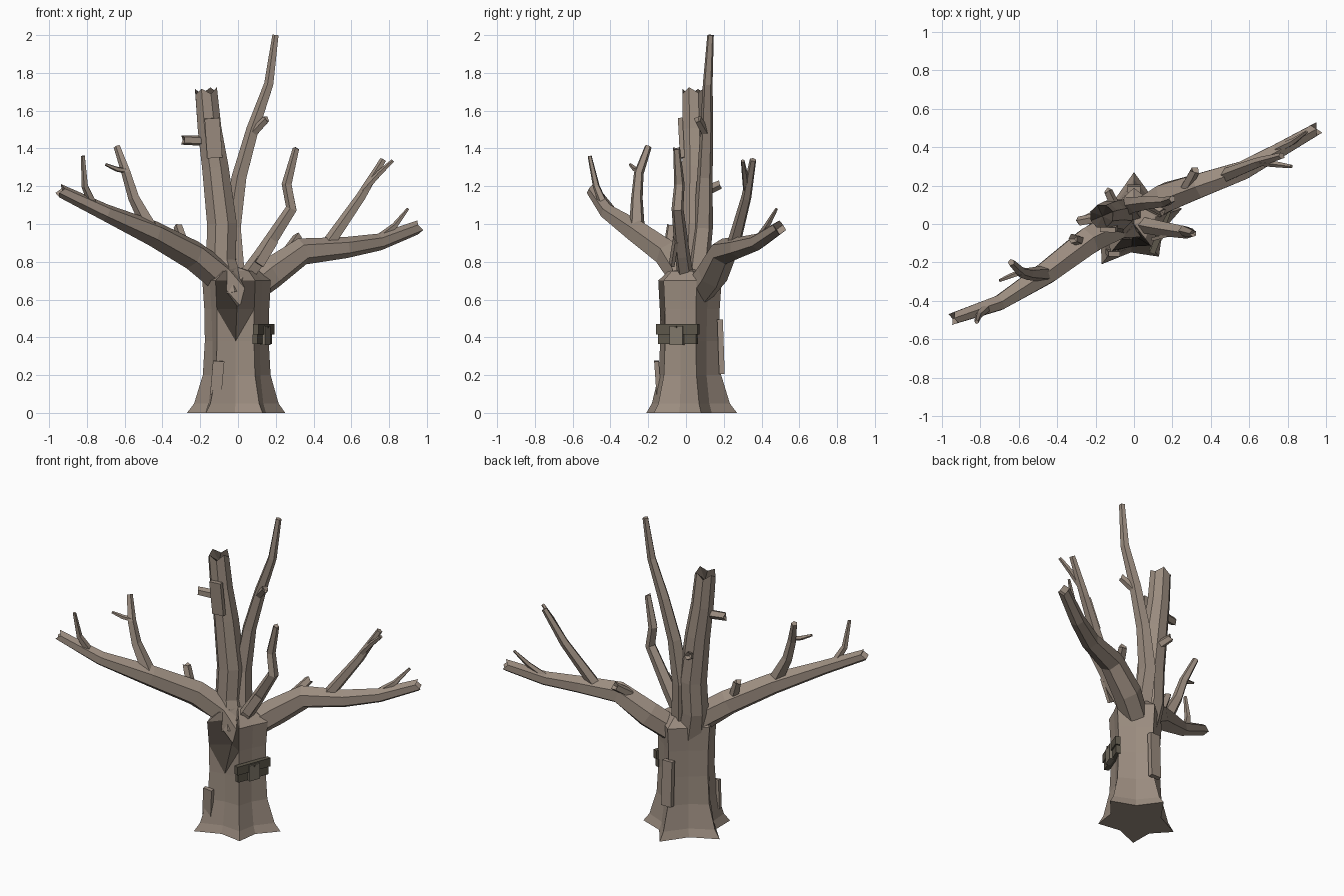
import bpy, bmesh, math
from mathutils import Vector, Matrix

cube = bpy.data.objects.get("Cube")
if cube:
    bpy.data.objects.remove(cube)


def material(name, rgb):
    m = bpy.data.materials.new(name)
    m.use_nodes = True
    m.diffuse_color = (*rgb, 1)
    m.node_tree.nodes["Principled BSDF"].inputs["Base Color"].default_value = (*rgb, 1)
    return m


BARK = material("dry_bark", (0.33, 0.265, 0.215))
DARK = material("hollow_shadow", (0.075, 0.06, 0.048))
IRON = material("dark_iron", (0.11, 0.095, 0.07))
PLATE = material("worn_plate", (0.22, 0.19, 0.145))


def finish(name, bm, mats):
    bmesh.ops.recalc_face_normals(bm, faces=bm.faces)
    mesh = bpy.data.meshes.new(name)
    bm.to_mesh(mesh)
    bm.free()
    for m in mats:
        mesh.materials.append(m)
    obj = bpy.data.objects.new(name, mesh)
    bpy.context.collection.objects.link(obj)
    return obj


def bridge(bm, a, b):
    n = len(a)
    return [bm.faces.new((a[i], a[(i + 1) % n], b[(i + 1) % n], b[i])) for i in range(n)]


def fan(bm, ring, centre):
    v = bm.verts.new(centre)
    return [bm.faces.new((ring[i], ring[(i + 1) % len(ring)], v)) for i in range(len(ring))]


def branch(name, path, sides=6, jag=0.0, hollow=0):
    """Faceted tapering limb; path holds (x, y, z, radius), jag breaks the end."""
    pts = [Vector(p[:3]) for p in path]
    overall = (pts[-1] - pts[0]).normalized()
    ref = Vector((0, 1, 0)) if abs(overall.z) > 0.6 else Vector((0, 0, 1))
    bm = bmesh.new()
    rings = []
    for k, p in enumerate(pts):
        t = (pts[min(k + 1, len(pts) - 1)] - pts[max(k - 1, 0)]).normalized()
        u = ref.cross(t).normalized()
        w = t.cross(u)
        r = path[k][3]
        ring = []
        for i in range(sides):
            a = math.tau * (i + 0.5) / sides
            co = p + (u * math.cos(a) + w * math.sin(a)) * r
            if k == len(pts) - 1:
                co += t * jag * r * (0 if i % 2 else -1)
            ring.append(bm.verts.new(co))
        rings.append(ring)
    for a, b in zip(rings, rings[1:]):
        bridge(bm, a, b)
    fan(bm, rings[0], pts[0])
    end = fan(bm, rings[-1], pts[-1] - t * path[-1][3] * jag * 2)
    for f in end:
        f.material_index = hollow
    return finish(name, bm, [BARK, DARK])


def slab(name, loc, size, yaw=0, tilt=0, roll=0, mat=BARK):
    """Thin box whose local y axis is its thickness."""
    bm = bmesh.new()
    rot = (Matrix.Rotation(math.radians(yaw), 4, "Z") @ Matrix.Rotation(math.radians(tilt), 4, "X")
           @ Matrix.Rotation(math.radians(roll), 4, "Y"))
    bmesh.ops.create_cube(bm, size=1, matrix=Matrix.Translation(loc) @ rot @ Matrix.Diagonal((*size, 1)))
    return finish(name, bm, [mat])


# Trunk: five flared root ridges with valleys between, split open at the front
tips = [Vector(p) for p in ((0, 0.27), (-0.27, 0.04), (-0.17, -0.21), (0.13, -0.17), (0.25, 0.08))]
levels = [(0, 1, 0.78), (0.05, 0.86, 0.82), (0.2, 0.69, 0.9), (0.38, 0.65, 0.95),
          (0.55, 0.66, 0.97), (0.7, 0.7, 0.97), (0.75, 0.45, 1)]
FRONT = 5
opening = {0.55: 0.45, 0.7: 0.1, 0.75: 0.1}
bm = bmesh.new()
rings = []
for z, s, valley in levels:
    ring = []
    for i, tip in enumerate(tips):
        mid = (tip + tips[(i + 1) % 5]) / 2
        depth = opening.get(z, valley) if 2 * i + 1 == FRONT else valley
        for p in (tip * s, mid * s * depth):
            ring.append(bm.verts.new((p.x, p.y, z)))
    rings.append(ring)
for k, (a, b) in enumerate(zip(rings, rings[1:])):
    faces = bridge(bm, a, b)
    if k in (3, 4):
        for i in (FRONT - 1, FRONT):
            # Only the wedge that sinks inwards is dark
            tri = bmesh.ops.triangulate(bm, faces=[faces[i]])["faces"] if k == 3 else [faces[i]]
            for f in tri:
                if k == 4 or b[FRONT] in f.verts:
                    f.material_index = 1
bm.faces.new(rings[0])
fan(bm, rings[-1], (0, 0, 0.77))
finish("trunk", bm, [BARK, DARK])

# Main limbs
branch("right_limb", [(0.03, 0, 0.6, 0.08), (-0.1, -0.01, 0.73, 0.085), (-0.24, -0.09, 0.835, 0.08),
                      (-0.45, -0.25, 0.95, 0.068), (-0.7, -0.41, 1.06, 0.045),
                      (-0.95, -0.495, 1.18, 0.034)], jag=0.6)
branch("left_limb", [(0.02, 0.05, 0.62, 0.08), (0.17, 0.14, 0.735, 0.085), (0.34, 0.2, 0.855, 0.072),
                     (0.57, 0.28, 0.875, 0.056), (0.75, 0.38, 0.905, 0.045),
                     (0.96, 0.5, 0.985, 0.036)], jag=0.6)
branch("central_stump", [(-0.05, 0.01, 0.62, 0.1), (-0.09, 0.04, 0.8, 0.085), (-0.085, 0.05, 1.0, 0.085),
                         (-0.12, 0.05, 1.3, 0.076), (-0.15, 0.045, 1.5, 0.068),
                         (-0.17, 0.04, 1.72, 0.063)], sides=8, jag=0.5, hollow=1)
branch("tall_branch", [(-0.01, 0.06, 0.7, 0.06), (-0.03, 0.09, 0.98, 0.055), (0.01, 0.1, 1.25, 0.043),
                       (0.08, 0.11, 1.5, 0.036), (0.165, 0.115, 1.74, 0.027),
                       (0.2, 0.13, 2.0, 0.018)], sides=5)
branch("front_branch", [(0.03, 0, 0.7, 0.045), (0.13, -0.02, 0.84, 0.042), (0.285, -0.045, 1.08, 0.033),
                        (0.26, -0.035, 1.21, 0.029), (0.31, -0.05, 1.405, 0.019)], sides=5, jag=0.4)

# Twigs
twigs = {
    "right_twig": [(-0.46, -0.26, 0.97, 0.045), (-0.55, -0.26, 1.14, 0.032),
                   (-0.59, -0.25, 1.27, 0.027), (-0.64, -0.2, 1.41, 0.019)],
    "right_twiglet": [(-0.58, -0.25, 1.28, 0.015), (-0.64, -0.27, 1.29, 0.014), (-0.7, -0.295, 1.315, 0.008)],
    "right_outer_twig": [(-0.76, -0.43, 1.09, 0.026), (-0.81, -0.475, 1.2, 0.019), (-0.82, -0.51, 1.36, 0.011)],
    "left_twig": [(0.47, 0.25, 0.88, 0.038), (0.65, 0.32, 1.14, 0.028), (0.77, 0.355, 1.34, 0.018)],
    "left_twig_fork": [(0.66, 0.32, 1.17, 0.018), (0.75, 0.31, 1.27, 0.016), (0.82, 0.3, 1.335, 0.01)],
    "left_outer_twig": [(0.73, 0.38, 0.91, 0.024), (0.83, 0.43, 0.99, 0.017), (0.9, 0.48, 1.08, 0.008)],
}
for name, path in twigs.items():
    branch(name, path, sides=5)

# Short broken stubs
stubs = {
    "right_limb_stub": [(-0.28, -0.09, 0.88, 0.03), (-0.32, -0.075, 1.0, 0.026)],
    "left_limb_stub": [(0.27, 0.19, 0.86, 0.03), (0.32, 0.285, 0.935, 0.026)],
    "stump_side_stub": [(-0.14, 0.04, 1.44, 0.03), (-0.3, 0.01, 1.445, 0.026)],
    "stump_back_stub": [(-0.09, 0.07, 1.16, 0.03), (-0.14, 0.18, 1.21, 0.024)],
    "tall_branch_stub": [(0.07, 0.11, 1.47, 0.026), (0.155, 0.06, 1.56, 0.022)],
}
for name, path in stubs.items():
    branch(name, path, sides=5, jag=0.5)

# Loose bark strips
slab("front_bark_strip", (-0.11, -0.15, 0.185), (0.06, 0.025, 0.18), roll=5, tilt=4)
slab("back_bark_strip", (0.0, 0.185, 0.35), (0.07, 0.03, 0.29), tilt=2)
slab("stump_bark_strip", (-0.13, -0.025, 1.455), (0.08, 0.025, 0.21), tilt=3, roll=-4)
slab("branch_bark_strip", (0.15, -0.065, 0.85), (0.05, 0.018, 0.15), roll=32, yaw=15)

# Iron band with a worn centre plate, laid across the side facing front left
YAW = 69
centre = Vector((0.125, -0.04, 0))
out = Vector((math.sin(math.radians(YAW)), -math.cos(math.radians(YAW)), 0))
for name, off, z, size, mat in (
        ("upper_band", 0.012, 0.443, (0.235, 0.03, 0.054), IRON),
        ("lower_band", 0.004, 0.39, (0.215, 0.03, 0.052), IRON),
        ("band_plate", 0.02, 0.41, (0.075, 0.03, 0.1), PLATE),
        ("band_rivet", 0.037, 0.455, (0.012, 0.008, 0.012), IRON)):
    slab(name, centre + out * off + Vector((0, 0, z)), size, yaw=YAW, mat=mat)
